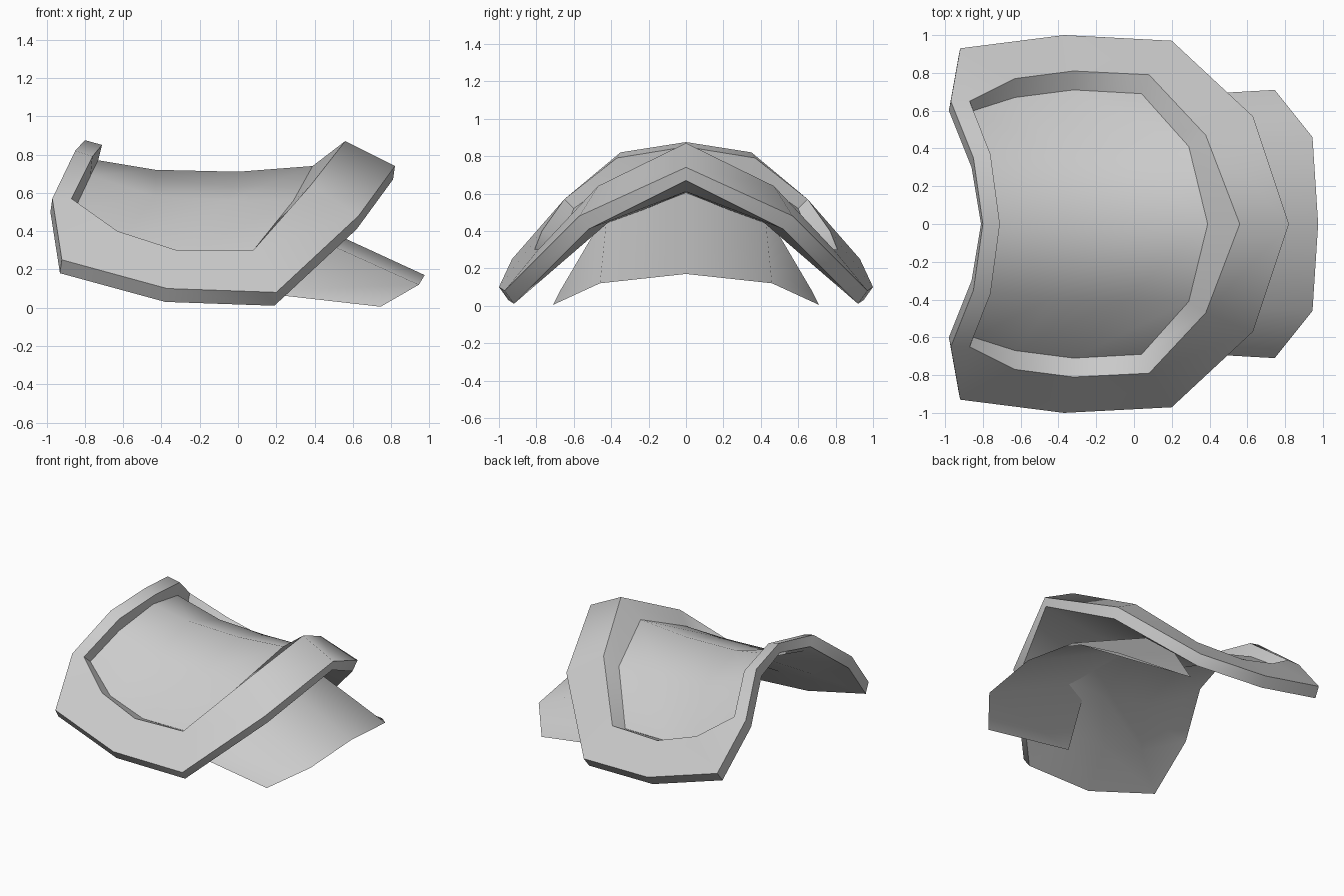
import bpy
import math

if "Cube" in bpy.data.objects:
    bpy.data.objects.remove(bpy.data.objects["Cube"], do_unlink=True)

# One plain grey for every plate
grey = bpy.data.materials.new("plain_grey")
grey.use_nodes = True
colour = (0.6, 0.6, 0.6, 1)
grey.diffuse_color = colour
grey.node_tree.nodes["Principled BSDF"].inputs["Base Color"].default_value = colour


def offset(points, dx, dy, dz):
    """Shift points, leaving those on the centre line at y = 0."""
    return [(x + dx, y + dy if y else 0, z + dz) for x, y, z in points]


def mirrored_part(name, strips, sharp_lines=()):
    """Build quads between neighbouring rows of points and mirror them in y."""
    index, faces = {}, []
    for rows in strips:
        for low, high in zip(rows, rows[1:]):
            for i in range(len(low) - 1):
                quad = (low[i], low[i + 1], high[i + 1], high[i])
                faces.append([index.setdefault(p, len(index)) for p in quad])
    mesh = bpy.data.meshes.new(name)
    mesh.from_pydata(list(index), [], faces)
    mesh.materials.append(grey)
    # Keep the rims of the border crisp
    crisp = {frozenset((index[a], index[b]))
             for line in sharp_lines for a, b in zip(line, line[1:])}
    for edge in mesh.edges:
        edge.use_edge_sharp = frozenset(edge.vertices) in crisp
    part = bpy.data.objects.new(name, mesh)
    bpy.context.collection.objects.link(part)
    mirror = part.modifiers.new("mirror", "MIRROR")
    mirror.use_axis = (False, True, False)
    mirror.merge_threshold = 0.001
    bpy.ops.object.select_all(action="DESELECT")
    part.select_set(True)
    bpy.context.view_layer.objects.active = part
    bpy.ops.object.modifier_apply(modifier="mirror")
    bpy.ops.object.mode_set(mode="EDIT")
    bpy.ops.mesh.select_all(action="SELECT")
    bpy.ops.mesh.normals_make_consistent(inside=False)
    bpy.ops.object.mode_set(mode="OBJECT")
    bpy.ops.object.shade_smooth_by_angle(angle=math.radians(62))


# Half outlines of the raised border, from the +x centre round to the -x centre
outer = [(.82, 0, .74), (.63, .57, .48), (.2, .97, .08), (-.37, 1, .1),
         (-.92, .93, .25), (-.97, .65, .57), (-.85, .35, .82), (-.8, 0, .875)]
inner = [(.56, 0, .87), (.38, .47, .64), (.08, .79, .3), (-.32, .81, .3),
         (-.63, .77, .4), (-.87, .65, .57), (-.76, .37, .79), (-.71, 0, .85)]
floor = [(.39, 0, .74), (.29, .41, .56), (.04, .69, .25), (-.32, .71, .26),
         (-.63, .67, .34), (-.85, .6, .52), (-.77, .36, .69), (-.73, 0, .77)]
lower = offset(outer, -.01, -.05, -.07)

# Saddle-shaped panel inside the border: crest row, middle row, side row
panel = [[floor[0], (0, 0, .71), (-.43, 0, .72), floor[7]],
         [floor[1], (-.05, .4, .56), (-.43, .39, .58), floor[6]],
         floor[2:6]]

# Underside: thick along the crest, thin at the sides and back
under_crest = [(.39, 0, .61), (0, 0, .6), (-.43, 0, .63), (-.73, 0, .75)]
under_middle = [(.29, .41, .45), (-.05, .4, .44), (-.43, .39, .5), (-.77, .36, .67)]
under_side = offset(panel[2], 0, 0, -.01)
under_loop = [under_crest[0], under_middle[0], *under_side,
              under_middle[-1], under_crest[-1]]

mirrored_part("shoulder_plate",
              [[under_loop, lower, outer, inner, floor], panel,
               [under_crest, under_middle, under_side]],
              [lower, outer, inner, floor])

# Thin arched flap that tucks under the plate
flap_tip = [(.975, 0, .17), (.945, .46, .12), (.745, .71, .005)]
flap_root = [(.02, 0, .61), (.08, .42, .51), (.04, .67, .085)]
mirrored_part("lower_flap", [[flap_tip, flap_root]])
